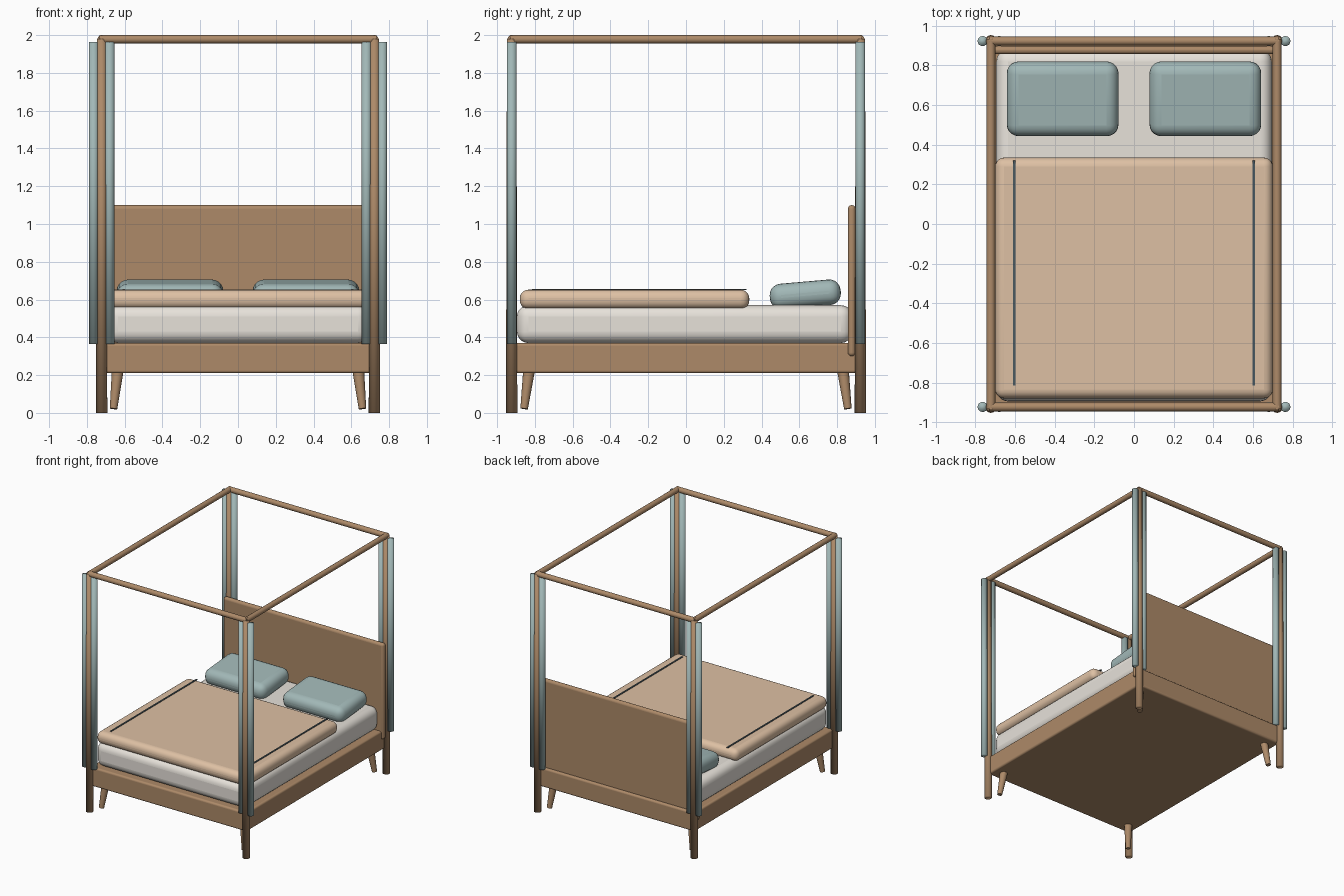
import bpy
import math
from mathutils import Vector

cube = bpy.data.objects.get("Cube")
if cube:
    bpy.data.objects.remove(cube, do_unlink=True)


def material(name, rgb):
    m = bpy.data.materials.new(name)
    m.use_nodes = True
    color = (*rgb, 1)
    m.diffuse_color = color
    m.node_tree.nodes["Principled BSDF"].inputs["Base Color"].default_value = color
    return m


wood = material("warm wood", (0.42, 0.255, 0.14))
linen = material("white linen", (0.83, 0.79, 0.73))
tan = material("tan blanket", (0.73, 0.53, 0.37))
sage = material("grey blue fabric", (0.36, 0.48, 0.475))
slate = material("dark slate trim", (0.07, 0.10, 0.115))


def finish(ob, name, mat, by_angle=True):
    ob.name = name
    ob.data.materials.append(mat)
    if by_angle:
        bpy.ops.object.shade_smooth_by_angle(angle=math.radians(40))
    else:
        bpy.ops.object.shade_smooth()
    return ob


def box(name, mat, low, high, bevel=0, tilt=0):
    """Rounded box between two corners, tilted about x."""
    low, high = Vector(low), Vector(high)
    bpy.ops.mesh.primitive_cube_add(size=1, location=(low + high) / 2)
    ob = bpy.context.object
    ob.scale = high - low
    bpy.ops.object.transform_apply(location=False, rotation=False, scale=True)
    ob.rotation_euler.x = tilt
    if bevel:
        mod = ob.modifiers.new("Rounded edges", "BEVEL")
        mod.width = bevel
        mod.segments = 5
    return finish(ob, name, mat)


def rod(name, mat, start, end, r_start, r_end=None, by_angle=True):
    """Round, optionally tapered bar between two points."""
    start, end = Vector(start), Vector(end)
    axis = end - start
    bpy.ops.mesh.primitive_cone_add(
        vertices=16, radius1=r_start, radius2=r_end or r_start,
        depth=axis.length, location=(start + end) / 2)
    ob = bpy.context.object
    ob.rotation_euler = axis.to_track_quat("Z", "Y").to_euler()
    return finish(ob, name, mat, by_angle)


PX, PY = 0.722, 0.923

# Bed base, headboard and bedding
box("bed_frame", wood, (-0.722, -0.92, 0.21), (0.722, 0.92, 0.37), 0.015)
box("headboard", wood, (-0.74, 0.857, 0.30), (0.74, 0.898, 1.10), 0.02)
box("mattress", linen, (-0.695, -0.895, 0.37), (0.695, 0.88, 0.57), 0.06)
box("blanket", tan, (-0.70, -0.88, 0.55), (0.70, 0.335, 0.652), 0.045)

for side, sx in (("left", 1), ("right", -1)):
    # Pillow and blanket stripe
    box(side + "_pillow", sage, (sx * 0.36 - 0.282, 0.443, 0.56),
        (sx * 0.36 + 0.282, 0.82, 0.695), 0.06, math.radians(5))
    box(side + "_blanket_stripe", slate, (sx * 0.605 - 0.006, -0.815, 0.65),
        (sx * 0.605 + 0.006, 0.32, 0.657))
    # Canopy side rail
    rod(side + "_canopy_rail", wood, (sx * PX, -PY - 0.01, 1.978),
        (sx * PX, PY + 0.01, 1.978), 0.022)
    for end, sy in (("front", -1), ("back", 1)):
        label = f"{end}_{side}"
        # Corner post with a gathered curtain on each side
        rod(label + "_post", wood, (sx * PX, sy * PY, 0),
            (sx * PX, sy * PY, 1.98), 0.030, 0.025, False)
        for place, dx in (("outer", 0.042), ("inner", -0.042)):
            x = sx * (PX + dx)
            rod(f"{label}_{place}_curtain", sage, (x, sy * PY, 0.365),
                (x, sy * PY, 1.963), 0.0255, by_angle=False)
        # Splayed support leg
        rod(label + "_leg", wood, (sx * 0.659, sy * 0.857, 0.022),
            (sx * 0.635, sy * 0.829, 0.24), 0.02, 0.032)

# Canopy cross rails
for end, sy in (("front", -1), ("back", 1)):
    rod(end + "_canopy_rail", wood, (-PX - 0.01, sy * PY, 1.978),
        (PX + 0.01, sy * PY, 1.978), 0.022)
